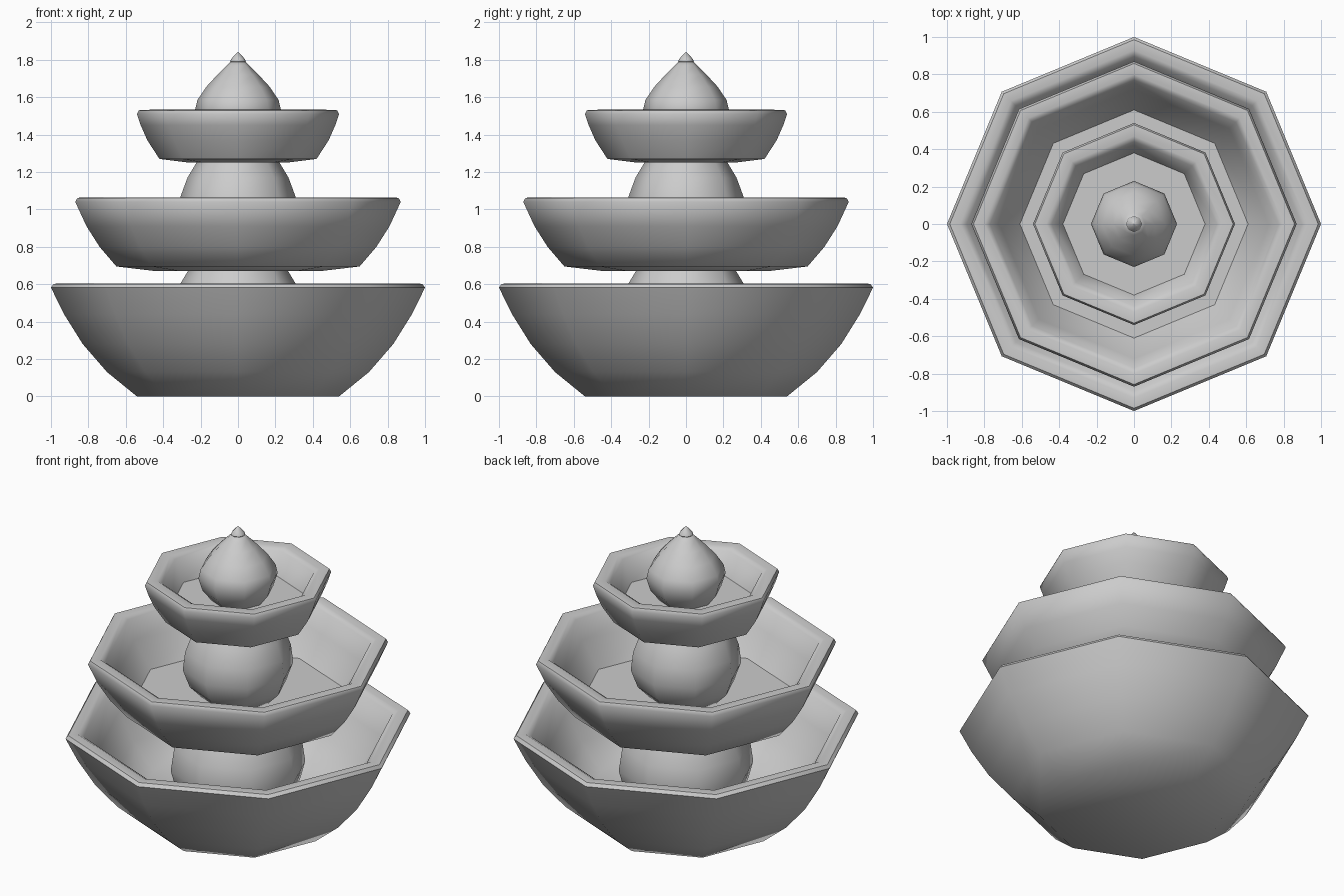
import bpy, bmesh, math

if "Cube" in bpy.data.objects:
    bpy.data.objects.remove(bpy.data.objects["Cube"])

SIDES = 8


def lathe(name, profile):
    """Turn an (r, z) profile into a closed eight-sided solid."""
    bm = bmesh.new()
    rings = []
    for r, z in profile:
        rings.append([bm.verts.new((r * math.cos(2 * math.pi * i / SIDES),
                                    r * math.sin(2 * math.pi * i / SIDES), z))
                      for i in range(SIDES)])
    for a, b in zip(rings, rings[1:]):
        for i in range(SIDES):
            j = (i + 1) % SIDES
            bm.faces.new((a[i], a[j], b[j], b[i]))
    bm.faces.new(rings[0][::-1])
    bm.faces.new(rings[-1])
    bmesh.ops.recalc_face_normals(bm, faces=bm.faces)
    mesh = bpy.data.meshes.new(name)
    bm.to_mesh(mesh)
    bm.free()
    obj = bpy.data.objects.new(name, mesh)
    bpy.context.collection.objects.link(obj)
    bpy.ops.object.select_all(action='DESELECT')
    obj.select_set(True)
    bpy.context.view_layer.objects.active = obj
    bpy.ops.object.shade_smooth_by_angle(angle=math.radians(50))
    return obj


# Stacked bowls: underside, outer wall, rounded rim, inner wall, floor
lathe("lower_bowl", [
    (0.54, 0), (0.70, 0.13), (0.83, 0.28), (0.93, 0.44), (1.0, 0.582),
    (0.985, 0.602), (0.93, 0.605), (0.895, 0.585),
    (0.83, 0.45), (0.73, 0.29), (0.59, 0.14)])
lathe("middle_bowl", [
    (0.44, 0.67), (0.65, 0.695), (0.74, 0.80), (0.81, 0.91), (0.87, 1.04),
    (0.858, 1.062), (0.80, 1.065), (0.77, 1.045),
    (0.72, 0.93), (0.61, 0.775)])
lathe("upper_bowl", [
    (0.26, 1.25), (0.42, 1.27), (0.485, 1.37), (0.52, 1.45), (0.54, 1.51),
    (0.53, 1.53), (0.47, 1.533), (0.44, 1.515), (0.38, 1.385)])

# Bulbous stems between the bowls
lathe("lower_stem", [
    (0.28, 0.12), (0.36, 0.22), (0.39, 0.33), (0.37, 0.47),
    (0.31, 0.60), (0.25, 0.70)])
lathe("middle_stem", [
    (0.19, 0.76), (0.28, 0.85), (0.32, 0.96), (0.307, 1.07),
    (0.27, 1.17), (0.21, 1.27)])

# Onion-shaped finial with a small pointed tip
lathe("finial", [
    (0.14, 1.37), (0.205, 1.45), (0.23, 1.53), (0.217, 1.585),
    (0.17, 1.655), (0.11, 1.72), (0.06, 1.77), (0.038, 1.79)])
lathe("finial_tip", [
    (0.025, 1.77), (0.042, 1.792), (0.036, 1.805), (0.002, 1.842)])
